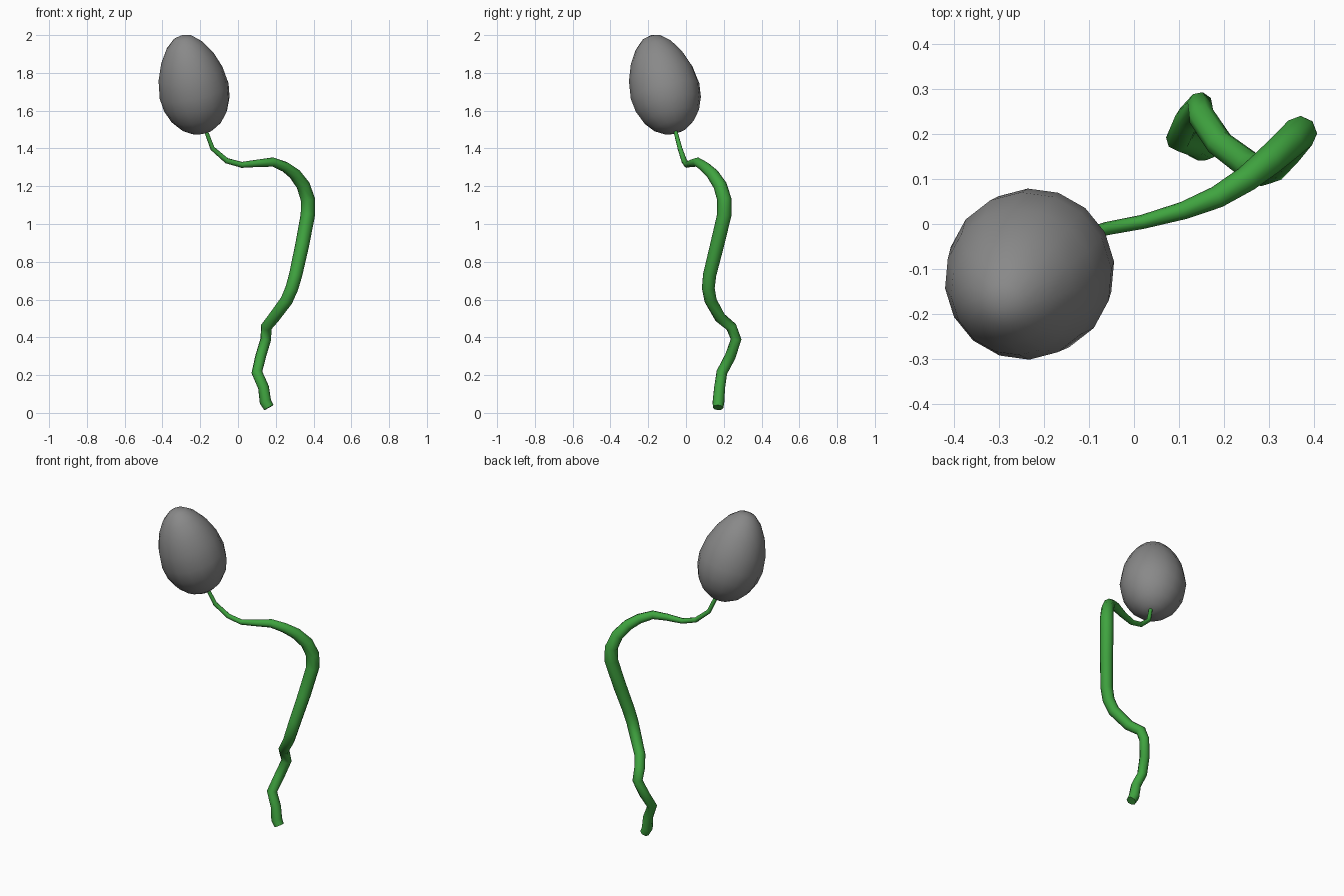
import bpy, bmesh, math
from mathutils import Vector

cube = bpy.data.objects.get("Cube")
if cube:
    bpy.data.objects.remove(cube, do_unlink=True)


def make_material(name, color):
    mat = bpy.data.materials.new(name)
    mat.use_nodes = True
    mat.diffuse_color = color
    mat.node_tree.nodes["Principled BSDF"].inputs["Base Color"].default_value = color
    return mat


grey = make_material("bud grey", (0.25, 0.25, 0.25, 1))
green = make_material("stem green", (0.05, 0.37, 0.05, 1))

# Egg-shaped bud: a sphere stretched and tapered toward its tip, then tilted
base = Vector((-0.185, -0.055, 1.48))
tip = Vector((-0.295, -0.185, 2.0))
axis = tip - base
WIDTH, LOWER = 0.187, 0.235
UPPER = axis.length - LOWER
mesh = bpy.data.meshes.new("bud")
bm = bmesh.new()
bmesh.ops.create_uvsphere(bm, u_segments=16, v_segments=10, radius=1)
turn = axis.to_track_quat('Z', 'Y')
center = base + axis.normalized() * LOWER
for v in bm.verts:
    h = v.co.z
    taper = 1 - 0.14 * max(h, 0) ** 1.5
    local = Vector((v.co.x * WIDTH * taper, v.co.y * WIDTH * taper,
                    h * (UPPER if h > 0 else LOWER)))
    v.co = center + turn @ local
for f in bm.faces:
    f.smooth = True
bm.to_mesh(mesh)
bm.free()
bud = bpy.data.objects.new("bud", mesh)
bud.data.materials.append(grey)
bpy.context.collection.objects.link(bud)

# Winding stem: x, y, z, radius from the bud down to the cut end
path = [
    (-.18, -.06, 1.53, .011), (-.165, -.053, 1.48, .011), (-.135, -.032, 1.40, .013),
    (-.06, -.01, 1.335, .015), (.02, .005, 1.313, .016), (.11, .03, 1.322, .020),
    (.185, .06, 1.328, .025), (.25, .10, 1.302, .029), (.30, .14, 1.265, .033),
    (.345, .18, 1.205, .036), (.37, .203, 1.13, .038), (.37, .203, 1.05, .038),
    (.34, .165, .89, .037), (.305, .125, .73, .035), (.285, .118, .66, .034),
    (.257, .13, .595, .033), (.19, .18, .505, .031), (.15, .24, .455, .030),
    (.147, .265, .39, .029), (.12, .235, .30, .029), (.10, .19, .215, .029),
    (.135, .178, .135, .029), (.145, .172, .06, .031), (.163, .17, .028, .028),
]
curve = bpy.data.curves.new("stem", 'CURVE')
curve.dimensions = '3D'
curve.bevel_depth = 1
curve.bevel_resolution = 2
curve.use_fill_caps = True
spline = curve.splines.new('POLY')
spline.points.add(len(path) - 1)
for point, (x, y, z, r) in zip(spline.points, path):
    point.co = (x, y, z, 1)
    point.radius = r
stem = bpy.data.objects.new("stem", curve)
curve.materials.append(green)
bpy.context.collection.objects.link(stem)

# Turn the stem into a mesh, smooth but with a crisp cut end
bpy.ops.object.select_all(action='DESELECT')
bpy.context.view_layer.objects.active = stem
stem.select_set(True)
bpy.ops.object.convert(target='MESH')
bpy.ops.object.shade_smooth_by_angle(angle=math.radians(60))
